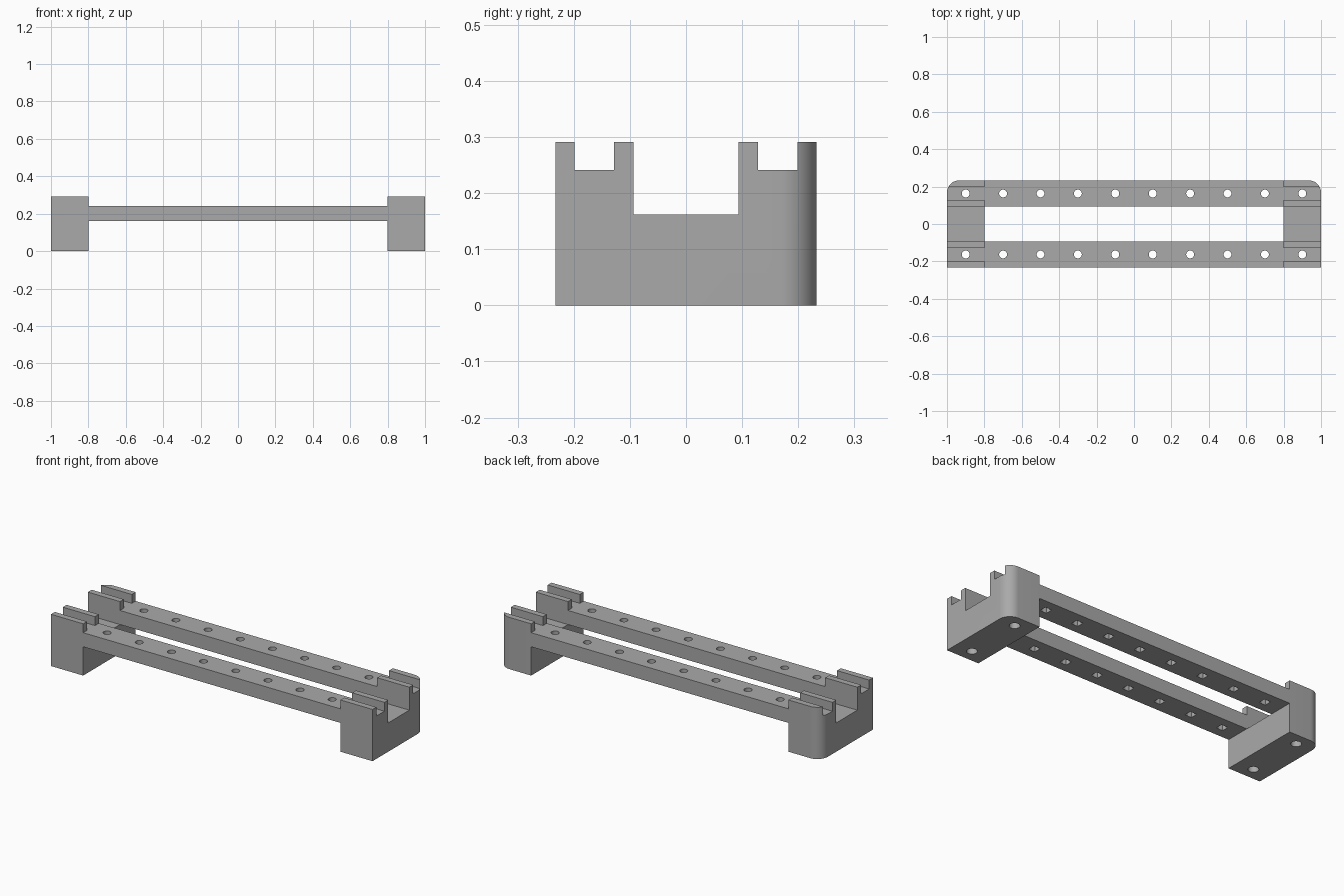
import bpy, bmesh, math
from mathutils import Matrix, Vector

if "Cube" in bpy.data.objects:
    bpy.data.objects.remove(bpy.data.objects["Cube"], do_unlink=True)

HALF_Y, TOP, RAIL_TOP, RAIL_LOW = 0.233, 0.291, 0.241, 0.162
INNER_X, RAIL_IN, HOLE_Y, CORNER = 0.8, 0.094, 0.163, 0.065

grey = bpy.data.materials.new("light_grey")
grey.use_nodes = True
colour = (0.4, 0.4, 0.4, 1)
grey.diffuse_color = colour
grey.node_tree.nodes["Principled BSDF"].inputs["Base Color"].default_value = colour


def make_object(name, bm):
    bmesh.ops.recalc_face_normals(bm, faces=bm.faces)
    mesh = bpy.data.meshes.new(name)
    bm.to_mesh(mesh)
    bm.free()
    mesh.materials.append(grey)
    obj = bpy.data.objects.new(name, mesh)
    bpy.context.collection.objects.link(obj)
    return obj


def add_box(bm, low, high):
    low, high = Vector(low), Vector(high)
    matrix = Matrix.Translation((low + high) / 2) @ Matrix.Diagonal((*(high - low), 1))
    bmesh.ops.create_cube(bm, size=1, matrix=matrix)


def add_cylinder(bm, x, y, radius, low, high, sides=24):
    bmesh.ops.create_cone(bm, cap_ends=True, segments=sides, radius1=radius, radius2=radius,
                          depth=high - low, matrix=Matrix.Translation((x, y, (low + high) / 2)))


def cut(obj, bm):
    cutter = make_object("cutter", bm)
    cutter.hide_render = True
    mod = obj.modifiers.new("cut", "BOOLEAN")
    mod.operation, mod.solver, mod.object = "DIFFERENCE", "EXACT", cutter
    bpy.context.view_layer.objects.active = obj
    bpy.ops.object.modifier_apply(modifier=mod.name)
    bpy.data.objects.remove(cutter, do_unlink=True)


def smooth(obj):
    bpy.ops.object.select_all(action="DESELECT")
    obj.select_set(True)
    bpy.context.view_layer.objects.active = obj
    bpy.ops.object.shade_smooth_by_angle(angle=math.radians(30))


# End blocks: footprint with one rounded back corner, slotted along x
for side, label in ((1, "left"), (-1, "right")):
    bm = bmesh.new()
    arc = [math.radians(90 * i / 12) for i in range(13)]
    outline = [(INNER_X, -HALF_Y), (1, -HALF_Y)]
    outline += [(1 - CORNER + CORNER * math.cos(a), HALF_Y - CORNER + CORNER * math.sin(a)) for a in arc]
    outline.append((INNER_X, HALF_Y))
    face = bm.faces.new([bm.verts.new((side * x, y, 0)) for x, y in outline])
    lifted = bmesh.ops.extrude_face_region(bm, geom=[face])["geom"]
    bmesh.ops.translate(bm, vec=(0, 0, TOP),
                        verts=[v for v in lifted if isinstance(v, bmesh.types.BMVert)])
    block = make_object(label + "_end_block", bm)

    slots = bmesh.new()
    for y0, y1, floor in ((-RAIL_IN, RAIL_IN, RAIL_LOW), (0.128, 0.199, RAIL_TOP), (-0.199, -0.128, RAIL_TOP)):
        add_box(slots, (side * 0.9 - 0.2, y0, floor), (side * 0.9 + 0.2, y1, TOP + 0.1))
    cut(block, slots)

    # Screw holes with wider openings underneath
    bores, heads = bmesh.new(), bmesh.new()
    for y in (-HOLE_Y, HOLE_Y):
        add_cylinder(bores, side * 0.9, y, 0.021, -0.1, TOP + 0.1)
        add_cylinder(heads, side * 0.9, y, 0.027, -0.1, 0.16)
    cut(block, bores)
    cut(block, heads)
    smooth(block)

# Rails: a row of round holes with square nut pockets underneath
for side, label in ((-1, "front"), (1, "back")):
    y_low, y_high = sorted((side * RAIL_IN, side * HALF_Y))
    bm = bmesh.new()
    add_box(bm, (-INNER_X, y_low, RAIL_LOW), (INNER_X, y_high, RAIL_TOP))
    rail = make_object(label + "_rail", bm)
    bores, pockets = bmesh.new(), bmesh.new()
    for i in range(8):
        x, y = -0.7 + 0.2 * i, side * HOLE_Y
        add_cylinder(bores, x, y, 0.021, 0, 0.5)
        add_box(pockets, (x - 0.02, y - 0.02, 0), (x + 0.02, y + 0.02, 0.2))
    cut(rail, bores)
    cut(rail, pockets)
    smooth(rail)
